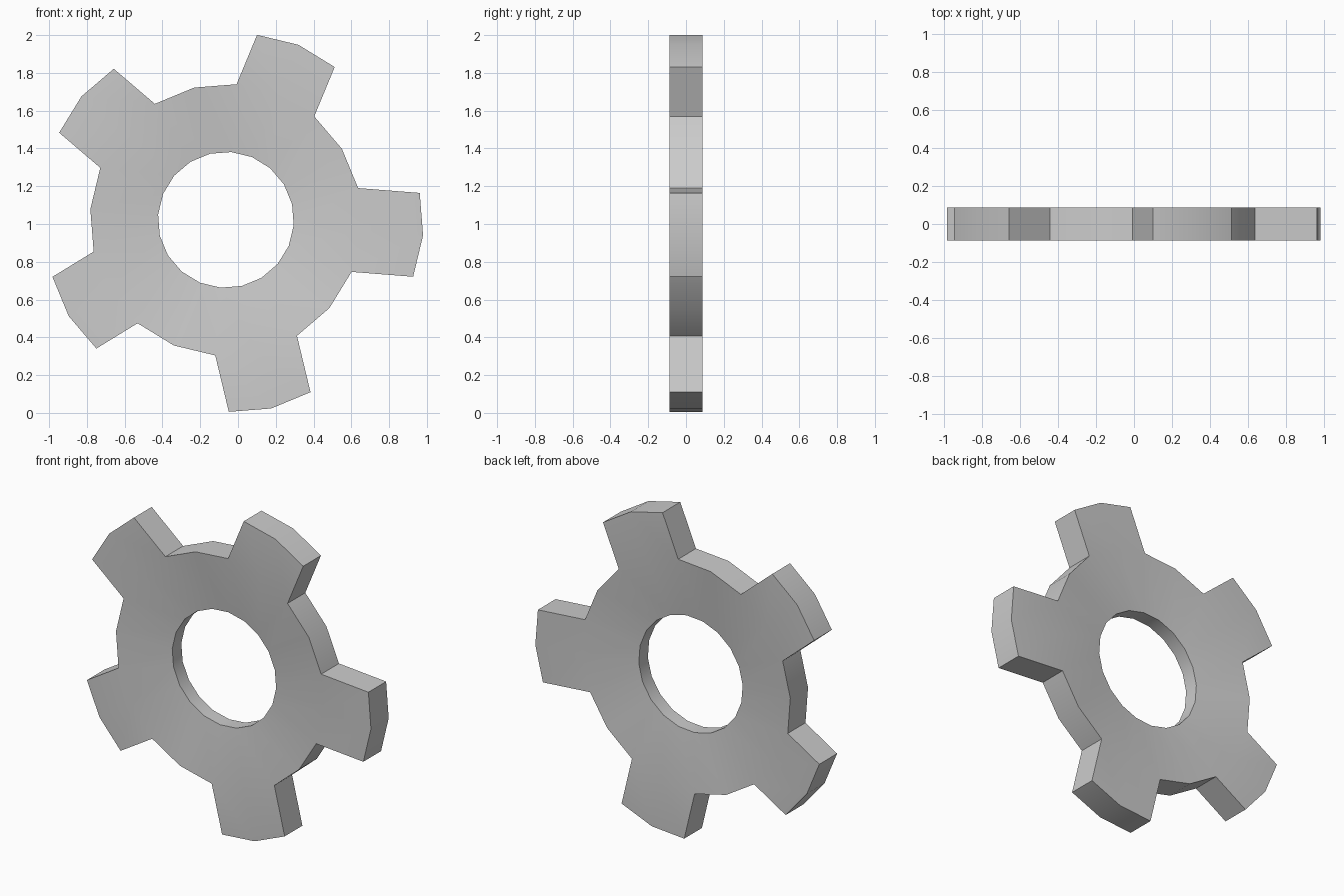
import bpy, bmesh
from math import radians
from mathutils import Matrix, Vector

if "Cube" in bpy.data.objects:
    bpy.data.objects.remove(bpy.data.objects["Cube"])

N = 20                      # sides of the ring
CX, CZ = -0.064, 1.022      # hub centre
START = radians(-22.5)
R_IN, R_OUT = 0.36, 0.72
Y_IN, Y_OUT = 0.045, 0.0875  # both faces are dished toward the hole
TEETH = [0.327, 0.283, 0.286, 0.256, 0.307]  # tooth lengths, anticlockwise


def point(r, i, y):
    turn = Matrix.Rotation(-(START + radians(i * 360 / N)), 3, 'Y')
    return turn @ Vector((r, y, 0)) + Vector((CX, 0, CZ))


bm = bmesh.new()

# ring: four loops swept around the hub
profile = [(R_IN, -Y_IN), (R_OUT, -Y_OUT), (R_OUT, Y_OUT), (R_IN, Y_IN)]
loops = [[bm.verts.new(point(r, i, y)) for r, y in profile] for i in range(N)]
rim = []
for i in range(N):
    a, b = loops[i], loops[(i + 1) % N]
    for k in range(4):
        m = (k + 1) % 4
        face = bm.faces.new((a[k], b[k], b[m], a[m]))
        if k == 1:
            rim.append(face)

# teeth: every other pair of rim faces pulled straight out
for t, length in enumerate(TEETH):
    axis = point(1, 4 * t + 1, 0) - Vector((CX, 0, CZ))
    pair = rim[4 * t:4 * t + 2]
    ext = bmesh.ops.extrude_face_region(bm, geom=pair)['geom']
    moved = [g for g in ext if isinstance(g, bmesh.types.BMVert)]
    bmesh.ops.translate(bm, verts=moved, vec=axis * length)
    old = [f for f in pair if f.is_valid]
    if old:
        bmesh.ops.delete(bm, geom=old, context='FACES')

bmesh.ops.recalc_face_normals(bm, faces=bm.faces[:])
mesh = bpy.data.meshes.new("gear_wheel")
bm.to_mesh(mesh)
bm.free()
gear = bpy.data.objects.new("gear_wheel", mesh)
bpy.context.collection.objects.link(gear)

# soft rim, crisp corners
bpy.context.view_layer.objects.active = gear
gear.select_set(True)
bpy.ops.object.shade_smooth_by_angle(angle=radians(30))
